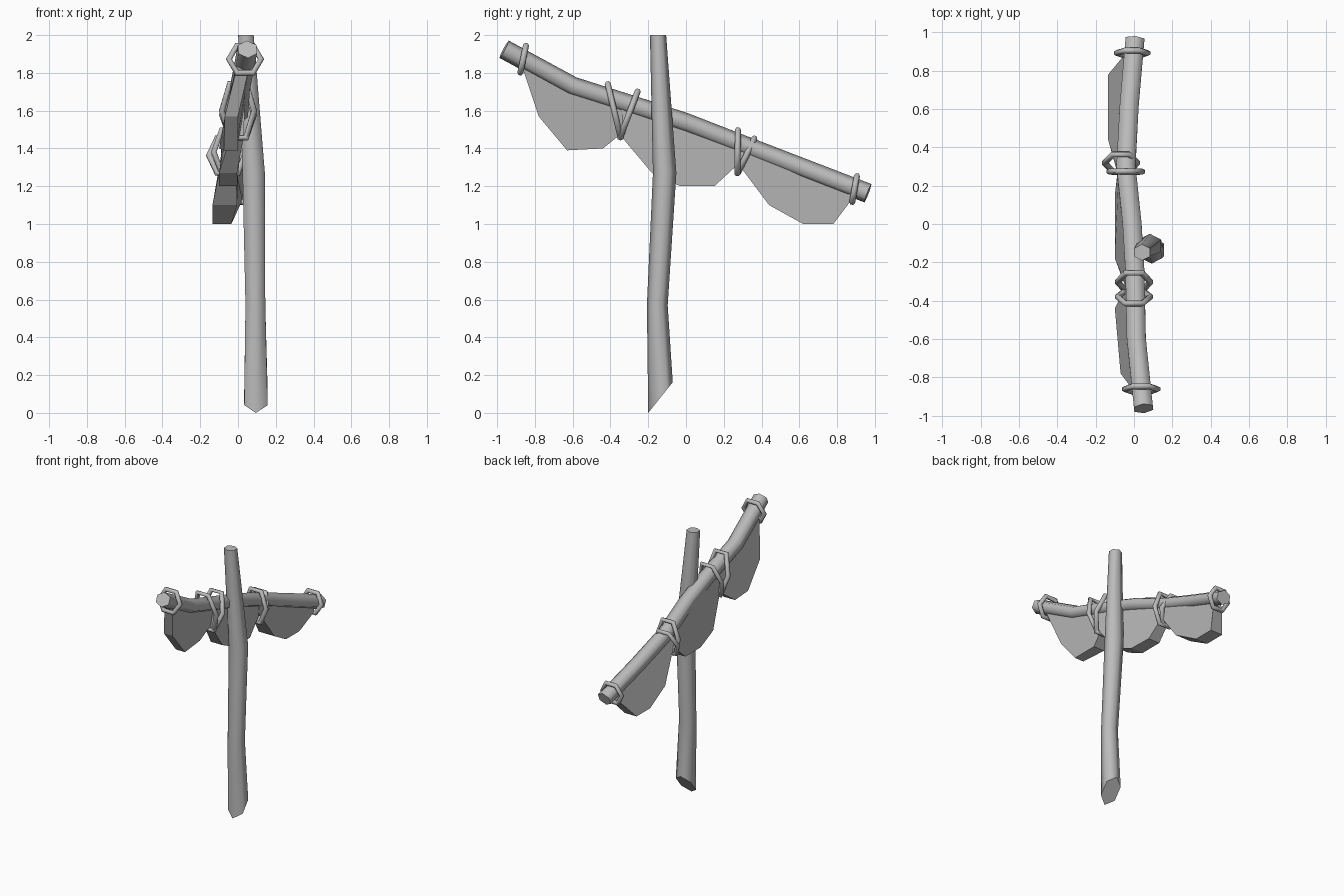
import bpy, bmesh, math
from mathutils import Vector

cube = bpy.data.objects.get("Cube")
if cube:
    bpy.data.objects.remove(cube, do_unlink=True)

grey = bpy.data.materials.new("plain grey")
grey.use_nodes = True
grey.diffuse_color = (0.5, 0.5, 0.5, 1)
grey.node_tree.nodes["Principled BSDF"].inputs["Base Color"].default_value = (0.5, 0.5, 0.5, 1)


def finish(bm, name):
    bmesh.ops.recalc_face_normals(bm, faces=bm.faces)
    mesh = bpy.data.meshes.new(name)
    bm.to_mesh(mesh)
    bm.free()
    mesh.materials.append(grey)
    obj = bpy.data.objects.new(name, mesh)
    bpy.context.collection.objects.link(obj)
    return obj


def skin(bm, rings, closed=False):
    """Join rings of vertices into a tube with smooth sides and flat caps."""
    n = len(rings[0])
    pairs = list(zip(rings, rings[1:]))
    if closed:
        pairs.append((rings[-1], rings[0]))
    for a, b in pairs:
        for i in range(n):
            j = (i + 1) % n
            bm.faces.new((a[i], a[j], b[j], b[i])).smooth = True
    if not closed:
        bm.faces.new(rings[0])
        bm.faces.new(rings[-1])


def sweep(bm, points, radii, hint, sides=6, closed=False):
    """Sweep a polygon along a path; one corner points along the hint."""
    pts = [Vector(p) for p in points]
    n = len(pts)
    rings = []
    for i, p in enumerate(pts):
        if closed:
            before, after = pts[i - 1], pts[(i + 1) % n]
        else:
            before, after = pts[max(i - 1, 0)], pts[min(i + 1, n - 1)]
        tangent = (after - before).normalized()
        side = tangent.cross(Vector(hint)).normalized()
        up = side.cross(tangent)
        ring = []
        for k in range(sides):
            t = math.tau * k / sides
            ring.append(bm.verts.new(p + radii[i] * (up * math.cos(t) + side * 1.1 * math.sin(t))))
        rings.append(ring)
    skin(bm, rings, closed)
    return rings


# Upright post with a slanted cut at its foot
bm = bmesh.new()
rings = sweep(bm, [(0.095, -0.135, 0.08), (0.092, -0.152, 0.57), (0.083, -0.113, 1.27), (0.042, -0.148, 2)],
              [0.065, 0.055, 0.062, 0.043], (0, 1, 0))
low = min(v.co.y for v in rings[0])
for v in rings[0]:
    v.co.z = (v.co.y - low) * 1.25
for v in rings[-1]:
    v.co.z = 2
finish(bm, "post")

# Bent crossbar
BAR = [(0.05, -0.963, 1.925), (0.012, -0.6, 1.728), (0.005, -0.25, 1.617), (-0.01, 0, 1.535),
       (-0.042, 0.3, 1.418), (-0.025, 0.62, 1.295), (0.005, 0.963, 1.163)]
bm = bmesh.new()
sweep(bm, BAR, [0.052] * len(BAR), (0, 0, 1))
finish(bm, "crossbar")


def bar_at(y):
    for a, b in zip(BAR, BAR[1:]):
        if y <= b[1]:
            return Vector(a).lerp(Vector(b), (y - a[1]) / (b[1] - a[1]))
    return Vector(BAR[-1])


def cloth(name, hem):
    """Thick hanging cloth; hem rows are y, z, outer x, inner x."""
    rows = list(hem)
    for y in (hem[-1][0], (hem[0][0] + hem[-1][0]) / 2, hem[0][0]):
        p = bar_at(y)
        rows.append((y, p.z, p.x - 0.04, p.x + 0.03))
    bm = bmesh.new()
    outer = [bm.verts.new((x, y, z)) for y, z, x, _ in rows]
    inner = [bm.verts.new((x, y, z)) for y, z, _, x in rows]
    skin(bm, [outer, inner])
    for f in bm.faces:
        f.smooth = False
    finish(bm, name)


cloth("front_cloth", [(-0.86, 1.81, -0.01, 0.055), (-0.78, 1.57, -0.07, 0), (-0.63, 1.39, -0.075, 0),
                      (-0.44, 1.4, -0.1, -0.01), (-0.34, 1.48, -0.05, 0.01)])
cloth("middle_cloth", [(-0.34, 1.46, -0.04, 0.03), (-0.18, 1.27, -0.1, -0.005), (-0.03, 1.2, -0.1, 0),
                       (0.15, 1.2, -0.1, -0.005), (0.28, 1.32, -0.085, -0.02)])
cloth("back_cloth", [(0.26, 1.34, -0.085, -0.01), (0.44, 1.1, -0.135, -0.005), (0.62, 1, -0.135, -0.035),
                     (0.78, 1, -0.135, -0.035), (0.87, 1.12, -0.06, 0.02)])


def tie(name, x, half_width, top, bottom):
    """Six-cornered loop standing between a top and a bottom (y, z) point."""
    top, bottom = Vector((x, *top)), Vector((x, *bottom))
    mid, up = (top + bottom) / 2, (top - bottom) / 2
    across = Vector((half_width, 0, 0))
    corners = [mid + across * a + up * b for a, b in
               ((1, 0), (0.5, 1), (-0.5, 1), (-1, 0), (-0.5, -1), (0.5, -1))]
    bm = bmesh.new()
    sweep(bm, corners, [0.016] * 6, across.cross(up), closed=True)
    finish(bm, name)


# Rope ties around the bar
tie("front_end_tie", 0.037, 0.085, (-0.847, 1.945), (-0.877, 1.8))
tie("front_tie_a", 0, 0.085, (-0.415, 1.745), (-0.345, 1.455))
tie("front_tie_b", 0, 0.085, (-0.255, 1.705), (-0.35, 1.455))
tie("back_tie_a", -0.043, 0.085, (0.275, 1.5), (0.272, 1.265))
tie("back_tie_b", -0.068, 0.085, (0.363, 1.455), (0.275, 1.27))
tie("back_end_tie", -0.01, 0.08, (0.905, 1.255), (0.88, 1.115))
